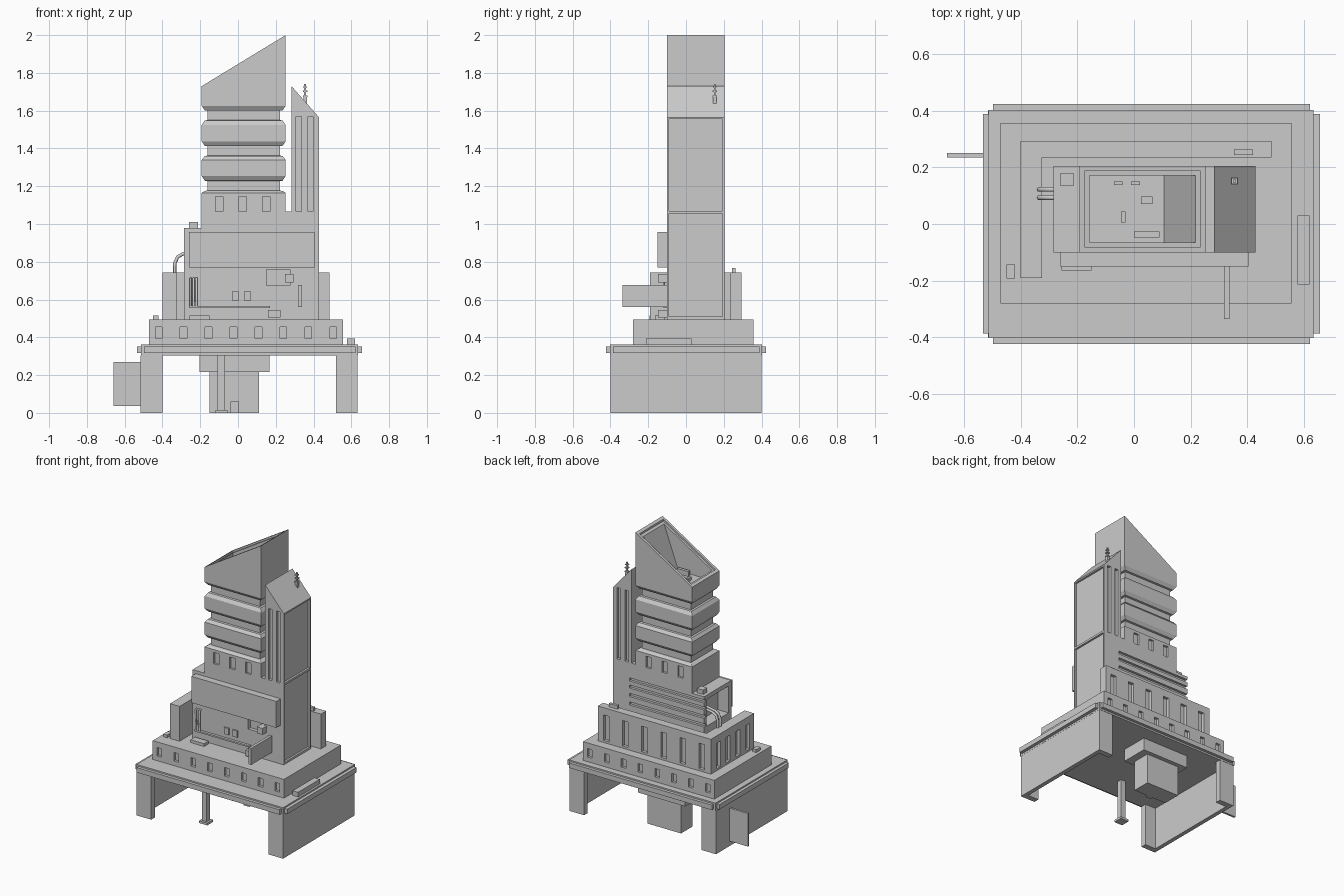
import bpy, bmesh, math
from mathutils import Vector

if "Cube" in bpy.data.objects:
    bpy.data.objects.remove(bpy.data.objects["Cube"])


def finish(name, bm):
    bmesh.ops.recalc_face_normals(bm, faces=bm.faces)
    me = bpy.data.meshes.new(name)
    bm.to_mesh(me)
    bm.free()
    ob = bpy.data.objects.new(name, me)
    bpy.context.collection.objects.link(ob)
    return ob


def boxes(name, items):
    bm = bmesh.new()
    for x0, x1, y0, y1, z0, z1 in items:
        v = bmesh.ops.create_cube(bm, size=1)["verts"]
        bmesh.ops.scale(bm, vec=(x1 - x0, y1 - y0, z1 - z0), verts=v)
        bmesh.ops.translate(bm, vec=((x0 + x1) / 2, (y0 + y1) / 2, (z0 + z1) / 2), verts=v)
    return finish(name, bm)


def box(name, *b):
    return boxes(name, [b])


def prism(name, pts, axis, a, b):
    # outline in xy (axis z) or xz (axis y), extruded from a to b
    bm = bmesh.new()
    place = (lambda p, t: (p[0], p[1], t)) if axis == "z" else (lambda p, t: (p[0], t, p[1]))
    f = bm.faces.new([bm.verts.new(place(p, a)) for p in pts])
    ext = bmesh.ops.extrude_face_region(bm, geom=[f])["geom"]
    move = Vector((0, 0, b - a)) if axis == "z" else Vector((0, b - a, 0))
    bmesh.ops.translate(bm, vec=move, verts=[g for g in ext if isinstance(g, bmesh.types.BMVert)])
    return finish(name, bm)


def cut(ob, items):
    cutter = boxes("cutter", items)
    cutter.hide_render = True
    m = ob.modifiers.new("recess", "BOOLEAN")
    m.operation, m.object, m.solver = "DIFFERENCE", cutter, "EXACT"
    dg = bpy.context.evaluated_depsgraph_get()
    me = bpy.data.meshes.new_from_object(ob.evaluated_get(dg))
    ob.modifiers.clear()
    ob.data = me
    bpy.data.objects.remove(cutter)


def pipe(name, pts, r):
    cu = bpy.data.curves.new(name, "CURVE")
    cu.dimensions, cu.bevel_depth, cu.bevel_resolution = "3D", r, 1
    cu.use_fill_caps = True
    s = cu.splines.new("POLY")
    s.points.add(len(pts) - 1)
    for p, c in zip(s.points, pts):
        p.co = (*c, 1)
    bpy.context.collection.objects.link(bpy.data.objects.new(name, cu))


# Base: channel-shaped side walls, deck and rim strips
C = [(-.515, -.4), (-.4, -.4), (-.4, -.36), (-.485, -.36), (-.485, .36), (-.4, .36), (-.4, .4), (-.515, .4)]
prism("left_base_wall", C, "z", 0, .305)
prism("right_base_wall", [(.118 - x, y) for x, y in C], "z", 0, .305)
box("deck", -.513, .634, -.402, .402, .305, .362)
for n, s in (("front", -1), ("back", 1)):
    box(n + "_rim", -.498, .622, *sorted((s * .40, s * .423)), .317, .352)
box("left_rim", -.534, -.51, -.386, .388, .317, .352)
box("right_rim", .63, .657, -.386, .388, .317, .352)
box("left_fin", -.66, -.513, .235, .25, .036, .27)

# Underside
box("under_slab", -.204, .167, .10, .30, .217, .306)
box("under_block", -.15, .112, .14, .27, 0, .217)
box("under_door", -.04, .004, .12, .14, 0, .06)
box("pillar", -.108, -.07, -.25, -.215, .015, .306)
box("pillar_foot", -.12, -.055, -.265, -.2, 0, .016)

# Second tier with small windows front and back
tier = box("lower_tier", -.472, .556, -.28, .357, .36, .495)
wins = []
for i in range(8):
    x = -.42 + i * .132
    wins += [(x - .018, x + .018, -.3, -.262, .395, .455), (x - .018, x + .018, .339, .38, .395, .455)]
cut(tier, wins)
box("deck_vent", .577, .62, -.213, .03, .36, .395)
box("tier_vent", -.45, -.42, -.193, -.143, .495, .515)

# L-shaped wall around back and left with tall slots
wall = prism("corner_wall", [(-.4, -.19), (-.325, -.19), (-.325, .235), (.485, .235), (.485, .293), (-.4, .293)],
             "z", .495, .742)
slots = [(x - .022, x + .022, .272, .32, .51, .69) for x in [-.33 + i * .15 for i in range(6)]]
slots += [(-.42, -.379, y - .022, y + .022, .51, .69) for y in (-.12, -.01, .10, .21)]
cut(wall, slots)
box("wall_top_vent", .353, .42, .243, .263, .742, .766)

# Core block and side tower in one profile
core = prism("core_and_side_tower",
             [(-.285, .495), (.429, .495), (.429, 1.565), (.283, 1.73), (.283, 1.065), (.25, 1.065),
              (.25, .979), (-.285, .979)], "y", -.10, .205)
c = [(-.3, -.2, -.07, .175, .76, .95),                      # side opening
     (.15, .275, -.12, -.075, .675, .76),                   # front alcove
     (.415, .45, -.09, .193, .51, 1.055), (.415, .45, -.09, .193, 1.07, 1.555)]
c += [(-.3, .3, .188, .22, z, z + .022) for z in (.765, .825, .885, .935)]
for x in (.308, .37):
    c += [(x, x + .028, -.12, -.08, 1.066, 1.57), (x, x + .028, .185, .22, 1.066, 1.57)]
cut(core, c)

# Front details
box("front_panel", -.26, .404, -.15, -.098, .77, .957)
box("front_fin", .318, .338, -.335, -.098, .56, .677)
box("alcove_unit", .25, .295, -.147, -.07, .69, .735)
box("floor_unit", .16, .225, -.147, -.098, .505, .545)
box("floor_vent", -.256, -.15, -.165, -.115, .494, .515)
box("front_ledge", -.26, .17, -.118, -.098, .556, .567)
for i in range(2):
    box("front_window", -.033 + i * .066, .004 + i * .066, -.11, -.098, .595, .642)
for i in range(3):
    x = -.25 + i * .015
    pipe("front_pipe", [(x, -.098, .712), (x, -.116, .712), (x, -.116, .566)], .0065)
for y in (.122, .093):
    pipe("side_pipe", [(-.335, y, .73), (-.335, y, .79), (-.32, y, .825), (-.295, y, .84), (-.19, y, .86)], .009)
box("core_top_unit", -.26, -.213, .135, .18, .978, 1.01)

# Main tower: stacked rectangular rings with pinched grooves, slanted hollow top
X0, X1, Y0, Y1 = -.192, .252, -.10, .205
rings = [(.979, 0), (1.165, 0)]
for z in (1.175, 1.36, 1.548):
    rings += [(z, .016), (z + .002, .03), (z + .052, .03), (z + .054, .016), (z + .078, 0)]
    if z < 1.5:
        rings.append((z + .165, 0))
bm = bmesh.new()


def ring(d, zf, right=None):
    x1 = X1 - d if right is None else right
    return [bm.verts.new((x, y, zf(x))) for x, y in
            ((X0 + d, Y0 + d), (x1, Y0 + d), (x1, Y1 - d), (X0 + d, Y1 - d))]


def slant(drop):
    return lambda x: 1.73 + (x - X0) * .27 / (X1 - X0) - drop


loops = [ring(d, lambda x, z=z: z) for z, d in rings]
loops += [ring(0, slant(0)), ring(.018, slant(0)), ring(.018, slant(.014)), ring(.034, slant(.014)),
          ring(.034, lambda x: 1.665, .106)]
for a, b in zip(loops, loops[1:]):
    for i in range(4):
        bm.faces.new((a[i], a[(i + 1) % 4], b[(i + 1) % 4], b[i]))
bm.faces.new(loops[0])
bm.faces.new(loops[-1])
tower = finish("main_tower", bm)
cut(tower, [(x - .02, x + .02, *y, 1.065, 1.145) for x in (-.10, .025, .15)
            for y in ((-.12, -.085), (.19, .22))])

# Roof equipment
for b in [(-.07, -.04, .138, .15, .025), (-.01, .022, .138, .15, .025), (.025, .065, .07, .097, .04),
          (-.046, -.03, .005, .045, .025), (0, .09, -.047, -.027, .035)]:
    box("roof_unit", *b[:4], 1.66, 1.665 + b[4])

# Antenna on the side tower
boxes("antenna", [(.346, .364, .143, .161, 1.62, 1.672), (.35, .36, .147, .157, 1.67, 1.742),
                  (.343, .367, .14, .164, 1.672, 1.68), (.343, .367, .14, .164, 1.70, 1.706),
                  (.345, .365, .142, .162, 1.722, 1.728)])
